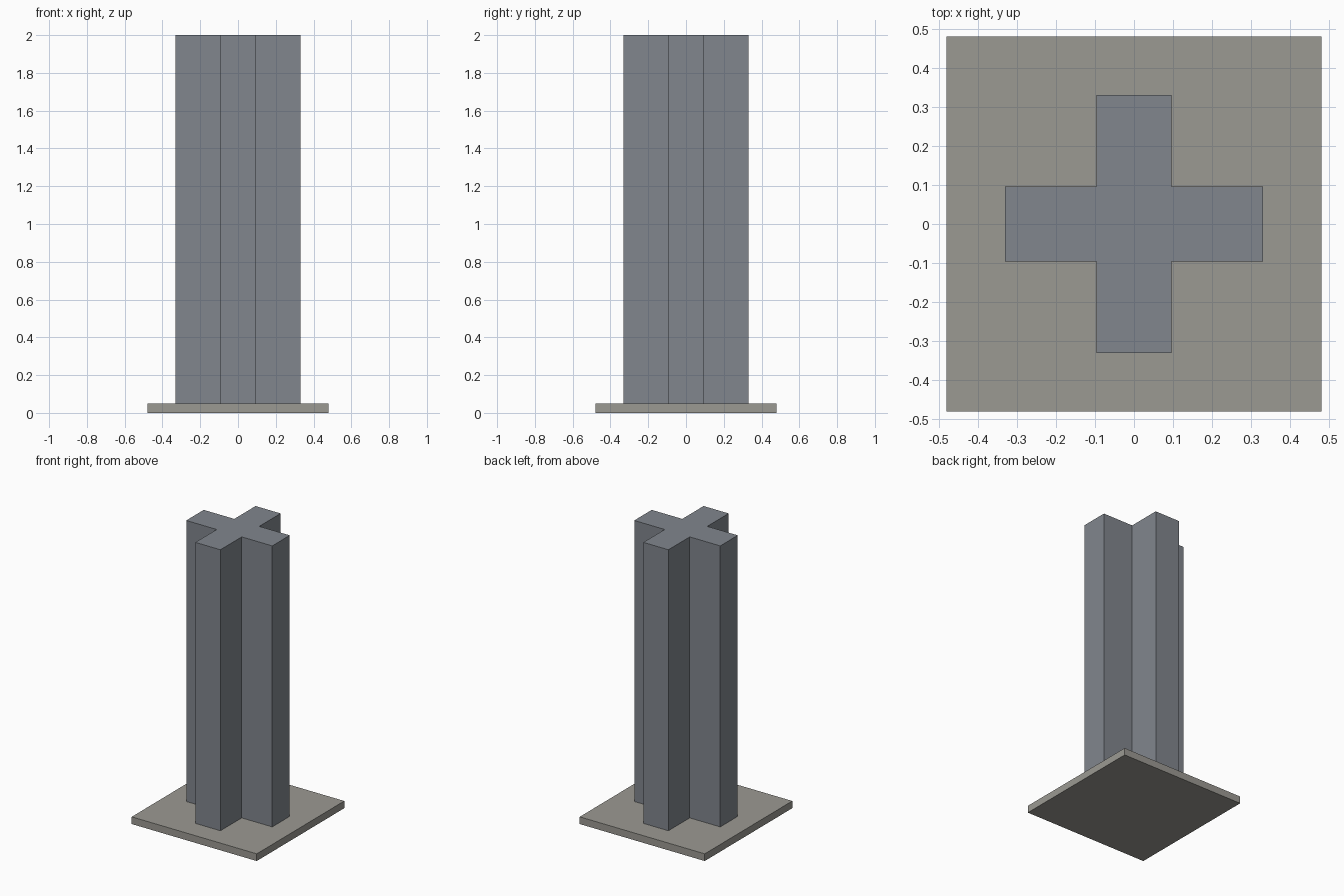
import bpy, bmesh

if "Cube" in bpy.data.objects:
    bpy.data.objects.remove(bpy.data.objects["Cube"])


def material(name, color):
    mat = bpy.data.materials.new(name)
    mat.diffuse_color = color
    mat.use_nodes = True
    mat.node_tree.nodes["Principled BSDF"].inputs["Base Color"].default_value = mat.diffuse_color
    return mat


def extruded(name, outline, z0, z1, mat):
    """Solid prism from a counter-clockwise outline."""
    bm = bmesh.new()
    base = bm.faces.new([bm.verts.new((x, y, z0)) for x, y in outline])
    top = bmesh.ops.extrude_face_region(bm, geom=[base], use_keep_orig=True)
    verts = [v for v in top["geom"] if isinstance(v, bmesh.types.BMVert)]
    bmesh.ops.translate(bm, verts=verts, vec=(0, 0, z1 - z0))
    bmesh.ops.recalc_face_normals(bm, faces=bm.faces)
    mesh = bpy.data.meshes.new(name)
    bm.to_mesh(mesh)
    bm.free()
    mesh.materials.append(mat)
    obj = bpy.data.objects.new(name, mesh)
    bpy.context.collection.objects.link(obj)
    return obj


def four_fold(points):
    """Repeat corner points around z in quarter turns."""
    outline = []
    for _ in range(4):
        outline += points
        points = [(-y, x) for x, y in points]
    return outline


PLATE, ARM, HALF_WIDTH = 0.48, 0.33, 0.096
THICKNESS, HEIGHT = 0.05, 2.0

# Square base plate
extruded("base_plate", four_fold([(PLATE, PLATE)]), 0, THICKNESS,
         material("warm_grey", (0.33, 0.32, 0.29, 1)))

# Cross-shaped column standing on the plate
w = HALF_WIDTH
extruded("cross_column", four_fold([(ARM, -w), (ARM, w), (w, w)]),
         THICKNESS, HEIGHT, material("steel_grey", (0.22, 0.24, 0.27, 1)))
